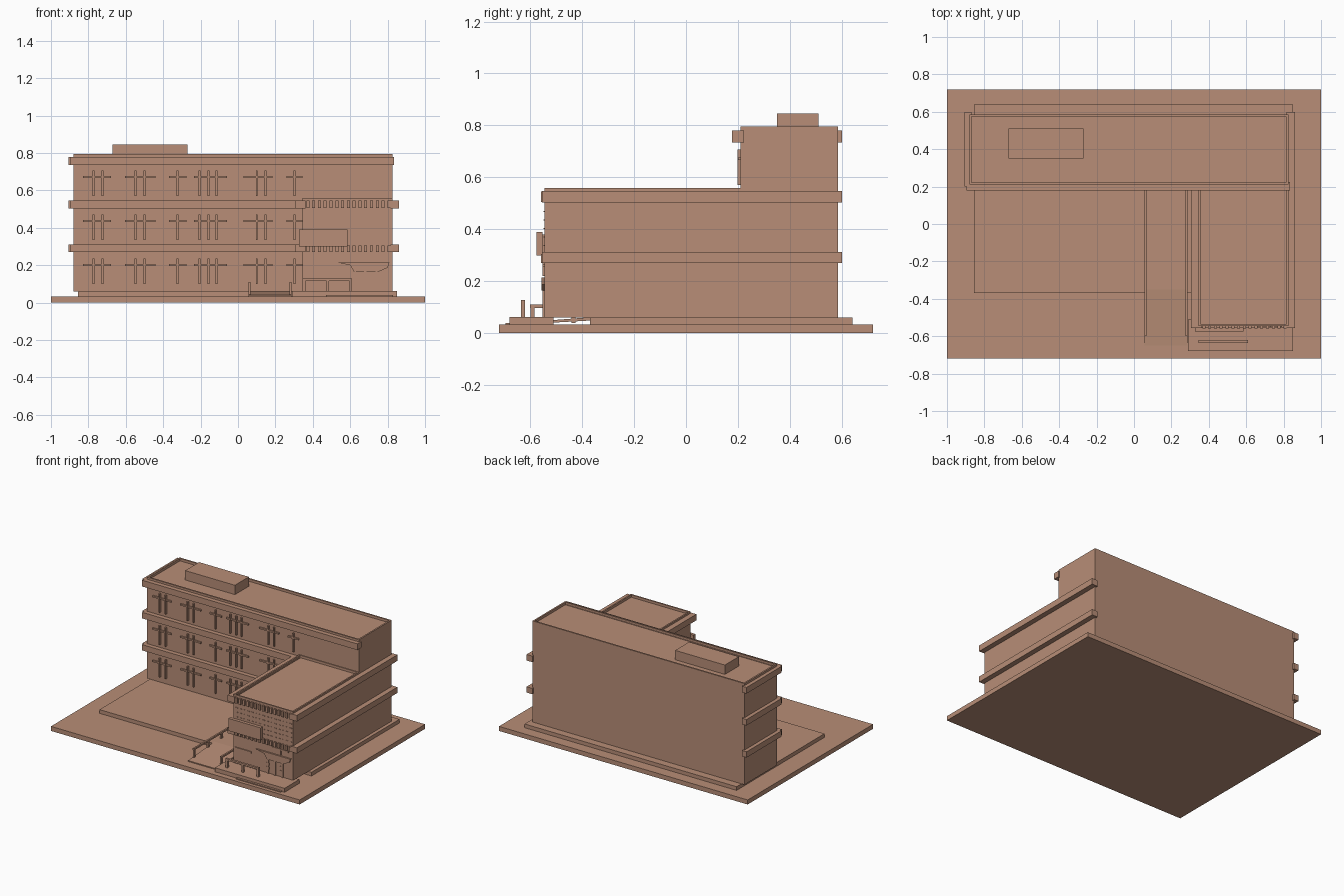
import bpy, bmesh

clay = bpy.data.materials.new("terracotta")
clay.diffuse_color = (0.48, 0.27, 0.184, 1)


def finish(name, bm):
    bmesh.ops.recalc_face_normals(bm, faces=bm.faces)
    me = bpy.data.meshes.new(name)
    bm.to_mesh(me)
    bm.free()
    me.materials.append(clay)
    ob = bpy.data.objects.new(name, me)
    bpy.context.collection.objects.link(ob)
    return ob


def add_box(bm, x0, x1, y0, y1, z0, z1):
    vs = bmesh.ops.create_cube(bm, size=1)["verts"]
    for v in vs:
        v.co = (x1 if v.co.x > 0 else x0, y1 if v.co.y > 0 else y0, z1 if v.co.z > 0 else z0)
    return vs


def boxes(name, items):
    bm = bmesh.new()
    for b in items:
        add_box(bm, *b)
    return finish(name, bm)


def block_with_parapet(name, x0, x1, y0, y1, z0, z1, rim, depth):
    bm = bmesh.new()
    add_box(bm, x0, x1, y0, y1, z0, z1)
    bm.normal_update()
    top = max(bm.faces, key=lambda f: f.calc_center_median().z)
    bmesh.ops.inset_individual(bm, faces=[top], thickness=rim)
    inner = bmesh.ops.extrude_discrete_faces(bm, faces=[top])["faces"][0]
    bmesh.ops.translate(bm, verts=inner.verts, vec=(0, 0, -depth))
    finish(name, bm)


def prism(name, pts, axis, a, b):
    # extrude a profile along x (points are y,z) or along y (points are x,z)
    bm = bmesh.new()
    place = (lambda p, t: (t, p[0], p[1])) if axis == "x" else (lambda p, t: (p[0], t, p[1]))
    f = bm.faces.new([bm.verts.new(place(p, a)) for p in pts])
    ext = bmesh.ops.extrude_face_region(bm, geom=[f])["geom"]
    vec = (b - a, 0, 0) if axis == "x" else (0, b - a, 0)
    bmesh.ops.translate(bm, verts=[v for v in ext if isinstance(v, bmesh.types.BMVert)], vec=vec)
    finish(name, bm)


# ground and raised platforms
boxes("ground_slab", [(-1, 1, -0.72, 0.72, 0, 0.033)])
boxes("plinth", [(-0.855, 0.85, -0.37, 0.64, 0.033, 0.06)])
boxes("front_terrace", [(0.29, 0.85, -0.68, -0.51, 0.033, 0.062)])
boxes("front_step", [(0.47, 0.83, -0.695, -0.68, 0.033, 0.04)])

# building volumes
block_with_parapet("main_block", -0.88, 0.825, 0.21, 0.585, 0.06, 0.795, 0.016, 0.018)
block_with_parapet("front_wing", 0.345, 0.825, -0.545, 0.215, 0.06, 0.56, 0.015, 0.018)
boxes("roof_plant_room", [(-0.67, -0.27, 0.35, 0.51, 0.77, 0.845)])

# projecting floor bands
bands = [(-0.895, 0.835, 0.178, 0.224, 0.735, 0.78), (-0.907, -0.87, 0.2, 0.6, 0.735, 0.78)]
for z0, z1 in ((0.27, 0.312), (0.503, 0.547)):
    bands += [(-0.895, 0.345, 0.178, 0.224, z0, z1),
              (-0.907, -0.87, 0.2, 0.6, z0, z1),
              (0.305, 0.36, -0.555, 0.2, z0, z1),
              (0.815, 0.862, -0.555, 0.6, z0, z1)]
boxes("floor_bands", bands)

# cross-shaped window bars, three storeys
groups = [(-0.83, -0.68, (-0.773, -0.725)), (-0.605, -0.44, (-0.548, -0.5)),
          (-0.37, -0.275, (-0.323,)), (-0.235, -0.06, (-0.206, -0.158, -0.115)),
          (0.03, 0.185, (0.1, 0.147)), (0.26, 0.345, (0.302,))]
bars = []
for z in (0.1, 0.335, 0.57):
    for x0, x1, mullions in groups:
        bars.append((x0, x1, 0.2, 0.212, z + 0.096, z + 0.107))
        bars += [(m - 0.005, m + 0.005, 0.198, 0.212, z, z + 0.137) for m in mullions]
boxes("window_bars", bars)

# wing front: rows of teeth and small brick courses
teeth, bricks = [], []
for i in range(15):
    x = 0.365 + i * 0.031
    for z0, z1 in ((0.27, 0.305), (0.505, 0.545)):
        teeth.append((x, x + 0.016, -0.558, -0.54, z0, z1))
    for j in range(5):
        bricks.append((x, x + 0.016, -0.548, -0.54, 0.335 + j * 0.033, 0.339 + j * 0.033))
boxes("cornice_teeth", teeth)
boxes("brick_courses", bricks)
boxes("front_panel", [(0.325, 0.585, -0.575, -0.552, 0.3, 0.39), (0.36, 0.56, -0.56, -0.54, 0.31, 0.38)])

# entrance details
prism("entrance_canopy", [(0.53, 0.215), (0.6, 0.2), (0.62, 0.165), (0.75, 0.165), (0.8, 0.187), (0.81, 0.215)],
      "y", -0.556, -0.54)
doors = [(x, x + 0.012, -0.552, -0.54, 0.062, 0.165) for x in (0.62, 0.675, 0.735)]
doors += [(x, x + 0.022, -0.55, -0.54, z, z + 0.018) for x in (0.613, 0.722) for z in (0.09, 0.12)]
doors += [(0.66, 0.79, -0.552, -0.54, 0.255, 0.265), (0.72, 0.73, -0.552, -0.54, 0.22, 0.275),
          (0.36, 0.49, -0.552, -0.54, 0.17, 0.182)]
boxes("entrance_trim", doors)

# terrace railing
rail = [(0.345, 0.61, -0.636, -0.62, 0.115, 0.128)]
rail += [(x, x + 0.015, -0.636, -0.62, 0.06, 0.12) for x in (0.345, 0.472, 0.595)]
boxes("terrace_railing", rail)

# side walkway: ramp with handrails
prism("ramp", [(-0.65, 0.033), (-0.65, 0.04), (-0.35, 0.063), (0.19, 0.063), (0.19, 0.05), (-0.35, 0.05)],
      "x", 0.055, 0.285)
hand = []
for x in (0.055, 0.275):
    hand.append((x, x + 0.012, -0.6, 0.18, 0.098, 0.11))
    hand += [(x, x + 0.012, y, y + 0.015, 0.04, 0.1) for y in (-0.598, -0.44, -0.285, -0.13, 0.02, 0.165)]
boxes("ramp_handrails", hand)
